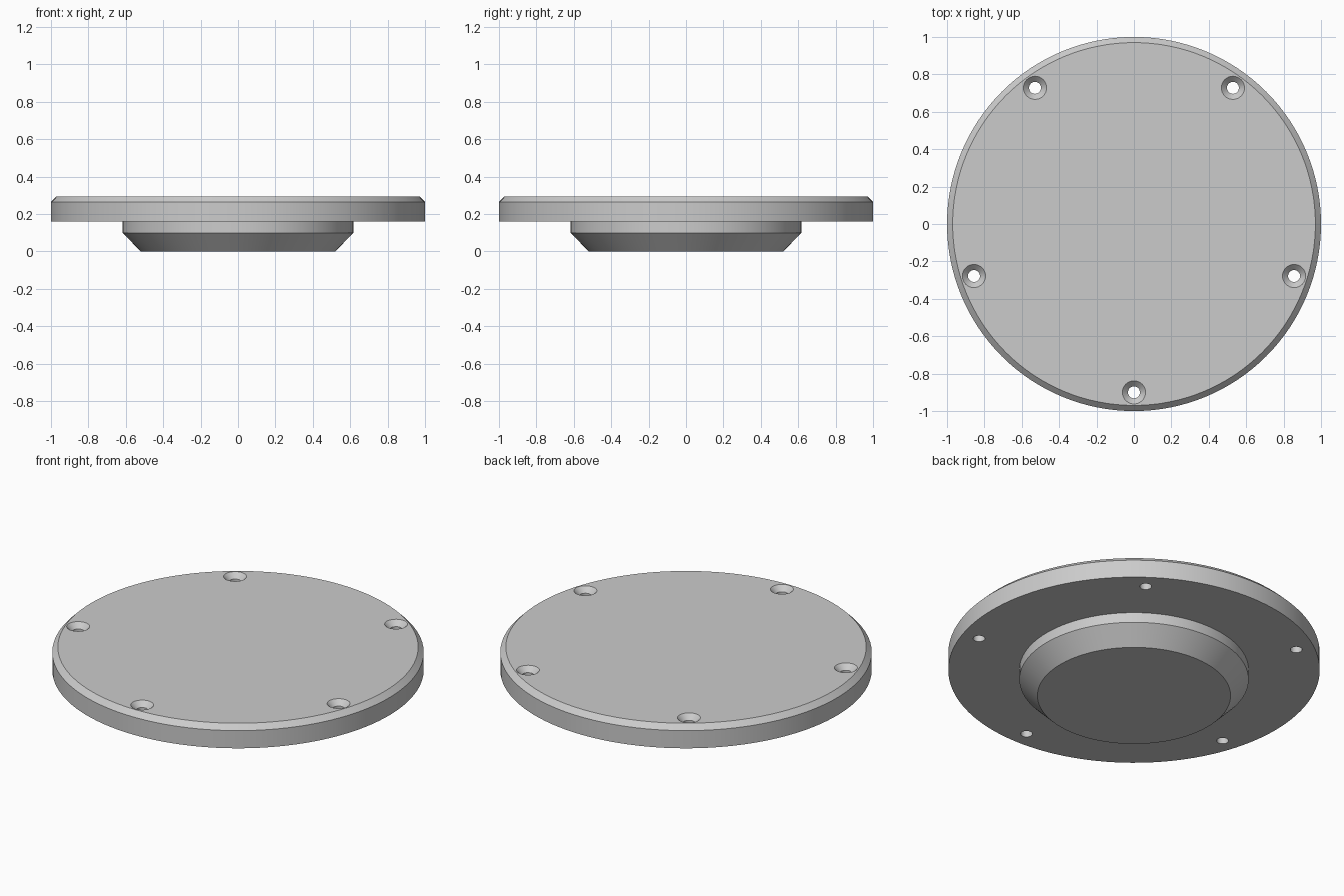
import bpy, bmesh, math

cube = bpy.data.objects.get("Cube")
if cube:
    bpy.data.objects.remove(cube, do_unlink=True)

grey = bpy.data.materials.new("light_grey")
grey.use_nodes = True
colour = (0.6, 0.6, 0.6, 1)
grey.diffuse_color = colour
grey.node_tree.nodes["Principled BSDF"].inputs["Base Color"].default_value = colour


def lathe(name, profile, segments, location=(0, 0, 0)):
    """Closed solid turned around z from (radius, height) points, bottom to top."""
    bm = bmesh.new()
    rings = []
    for r, z in profile:
        angles = [math.tau * i / segments for i in range(segments)]
        rings.append([bm.verts.new((r * math.cos(a), r * math.sin(a), z)) for a in angles])
    for low, high in zip(rings, rings[1:]):
        for i in range(segments):
            j = (i + 1) % segments
            bm.faces.new((low[i], low[j], high[j], high[i]))
    bm.faces.new(reversed(rings[0]))
    bm.faces.new(rings[-1])
    mesh = bpy.data.meshes.new(name)
    bm.to_mesh(mesh)
    bm.free()
    mesh.materials.append(grey)
    obj = bpy.data.objects.new(name, mesh)
    obj.location = location
    bpy.context.collection.objects.link(obj)
    return obj


# Round cover with a chamfered rim and a tapered boss underneath
BASE, TOP, CHAMFER = 0.16, 0.295, 0.03
cover = lathe("round_cover", [(0.52, 0), (0.617, 0.1), (0.617, BASE), (1, BASE),
                              (1, TOP - CHAMFER), (1 - CHAMFER, TOP)], 128)

# Five countersunk screw holes
HOLE, SINK, OVER = 0.032, 0.062, 0.02
for k in range(5):
    a = math.radians(72 * k - 90)
    cutter = lathe("screw_hole_cutter", [(HOLE, BASE - OVER), (HOLE, TOP - SINK + HOLE),
                                         (SINK, TOP), (SINK, TOP + OVER)], 32,
                   (0.9 * math.cos(a), 0.9 * math.sin(a), 0))
    cutter.hide_render = True
    bpy.context.view_layer.objects.active = cover
    cut = cover.modifiers.new("screw_hole", "BOOLEAN")
    cut.operation = "DIFFERENCE"
    cut.solver = "EXACT"
    cut.object = cutter
    bpy.ops.object.modifier_apply(modifier=cut.name)
    bpy.data.objects.remove(cutter, do_unlink=True)

# Smooth round walls, crisp edges
bpy.ops.object.select_all(action="DESELECT")
cover.select_set(True)
bpy.context.view_layer.objects.active = cover
bpy.ops.object.shade_smooth_by_angle(angle=math.radians(30))
